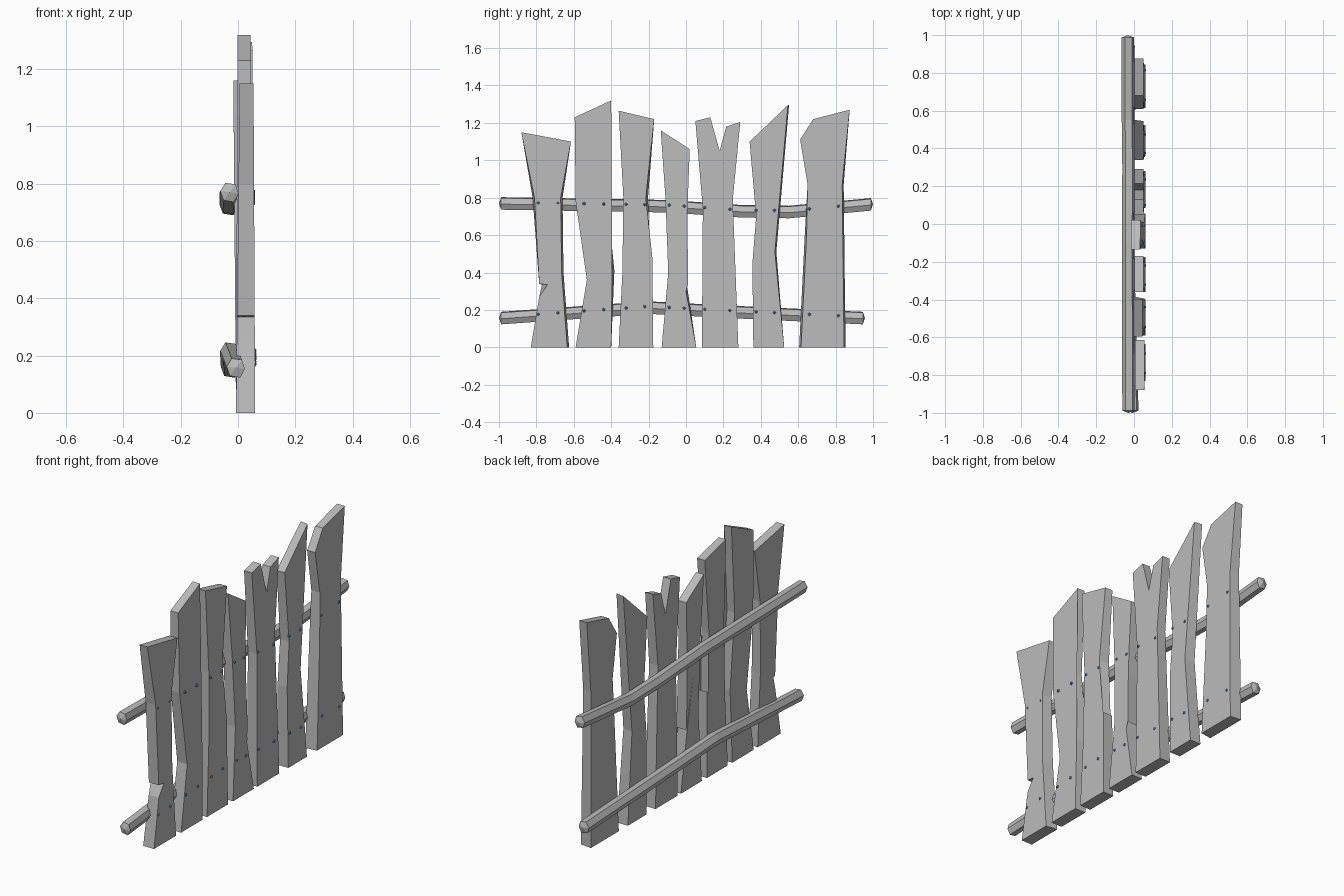
import bpy, bmesh
from mathutils import Vector

cube = bpy.data.objects.get("Cube")
if cube:
    bpy.data.objects.remove(cube, do_unlink=True)


def material(name, rgb):
    m = bpy.data.materials.new(name)
    m.use_nodes = True
    m.diffuse_color = (*rgb, 1)
    m.node_tree.nodes["Principled BSDF"].inputs["Base Color"].default_value = (*rgb, 1)
    return m


wood = material("weathered grey wood", (0.5, 0.5, 0.5))
steel = material("blue steel", (0.14, 0.32, 0.55))


def finish(bm, name, mat):
    bmesh.ops.recalc_face_normals(bm, faces=bm.faces[:])
    mesh = bpy.data.meshes.new(name)
    bm.to_mesh(mesh)
    bm.free()
    mesh.materials.append(mat)
    ob = bpy.data.objects.new(name, mesh)
    bpy.context.collection.objects.link(ob)
    return ob


def plank(name, outline, lean=0.0):
    """Extrude a (y, z, optional back-edge shift) outline into a board."""
    bm = bmesh.new()
    front, back = [], []
    for y, z, *shift in outline:
        dy = shift[0] if shift else 0
        front.append(bm.verts.new((0.06 - 0.008 * z + lean * z, y, z)))
        back.append(bm.verts.new((-0.007 + 0.008 * z + lean * z, y + dy, z)))
    bm.faces.new(front)
    bm.faces.new(back[::-1])
    n = len(front)
    for i in range(n):
        j = (i + 1) % n
        bm.faces.new((front[i], back[i], back[j], front[j]))
    # split the bent broad sides cleanly
    bmesh.ops.triangulate(bm, faces=[f for f in bm.faces if len(f.verts) > 4])
    return finish(bm, name, wood)


# Boards, each with its own broken outline
plank("end_plank_notched", [
    (-.83, 0), (-.635, 0, .01), (-.665, .4, .01), (-.67, .8, .01), (-.615, 1.1),
    (-.88, 1.15), (-.81, .8, -.01), (-.785, .34), (-.74, .335, -.03), (-.785, .27)], .003)
plank("tall_bent_plank", [
    (-.59, 0), (-.4, 0), (-.395, .41, .012), (-.435, .83, .01), (-.4, 1.32),
    (-.595, 1.23), (-.59, .78), (-.53, .36)], -.004)
plank("chipped_plank", [
    (-.36, 0), (-.175, 0), (-.18, .48), (-.212, .46, .02), (-.215, .8, .012),
    (-.17, 1.22), (-.36, 1.265), (-.335, .8), (-.34, .4)])
plank("split_plank", [
    (-.13, 0), (.055, 0), (0, .3, .01), (-.045, .62), (.012, .34, -.003),
    (.008, .62), (.01, .8), (.02, 1.06), (-.135, 1.16), (-.11, .8), (-.095, .4)], -.016)
plank("forked_plank", [
    (.085, 0), (.28, 0), (.265, .4), (.25, .79), (.29, 1.205), (.215, 1.18),
    (.18, 1.05), (.13, 1.23), (.05, 1.21), (.09, .74)])
plank("slanted_plank", [
    (.36, 0), (.525, 0), (.475, .51, .008), (.545, 1.295, .006), (.34, 1.1),
    (.375, .7), (.355, .45)])
plank("wide_end_plank", [
    (.615, 0, -.01), (.845, 0, .008), (.835, .87, .008), (.875, 1.27), (.68, 1.22),
    (.61, 1.11), (.65, .87), (.645, .6, -.01)])

# Rails: a rough six-sided section swept along a crooked path
SECTION = [(-.032, .004), (-.014, .033), (.022, .028), (.032, -.004), (.016, -.034), (-.02, -.028)]


def rail(name, path):
    bm = bmesh.new()
    rings = [[bm.verts.new((x + dx, y, z + dz)) for dx, dz in SECTION] for x, y, z in path]
    n = len(SECTION)
    for a, b in zip(rings, rings[1:]):
        for i in range(n):
            j = (i + 1) % n
            bm.faces.new((a[i], a[j], b[j], b[i]))
    ends = [bm.faces.new(rings[0][::-1]), bm.faces.new(rings[-1])]
    bmesh.ops.recalc_face_normals(bm, faces=bm.faces[:])
    bmesh.ops.poke(bm, faces=ends, offset=.012)
    return finish(bm, name, wood)


upper = [(-.03, -.988, .77), (-.032, -.1, .755), (-.03, .3, .728), (-.033, .55, .724), (-.033, .988, .765)]
lower = [(-.008, -.988, .157), (-.03, -.2, .213), (-.03, .2, .192), (-.028, .945, .157)]
rail("upper_rail", upper)
rail("lower_rail", lower)


# Nail heads: two per board on each rail
def height_on(path, y):
    for (_, y0, z0), (_, y1, z1) in zip(path, path[1:]):
        if y <= y1:
            return z0 + (z1 - z0) * (y - y0) / (y1 - y0)
    return path[-1][2]


PAIRS = [(-.79, -.685), (-.545, -.44), (-.32, -.22), (-.09, -.01), (.1, .235), (.375, .473), (.66, .815)]
for name, path in (("upper_nails", upper), ("lower_nails", lower)):
    bm = bmesh.new()
    for y in (v for pair in PAIRS for v in pair):
        z = height_on(path, y)
        made = bmesh.ops.create_icosphere(bm, subdivisions=1, radius=.009)
        lean = -.016 if -.13 < y < .05 else 0
        spot = Vector((.058 + (lean - .008) * z, y, z + .006))
        bmesh.ops.translate(bm, verts=made["verts"], vec=spot)
    finish(bm, name, steel)
